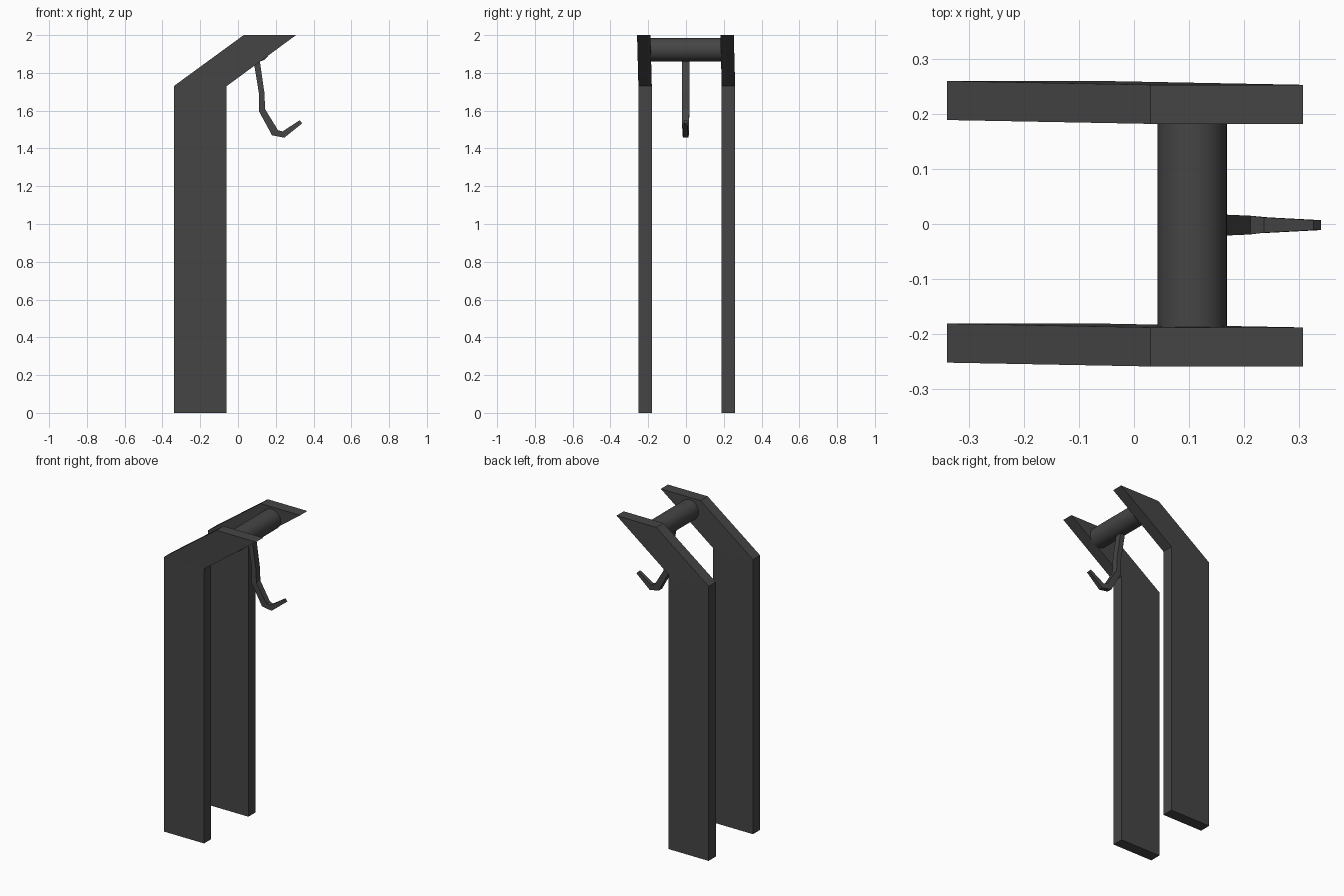
import bpy, bmesh, math

if "Cube" in bpy.data.objects:
    bpy.data.objects.remove(bpy.data.objects["Cube"])

dark = bpy.data.materials.new("dark_grey")
dark.diffuse_color = (0.06, 0.06, 0.06, 1)
dark.use_nodes = True
dark.node_tree.nodes["Principled BSDF"].inputs["Base Color"].default_value = dark.diffuse_color


def make_object(name, bm):
    bmesh.ops.recalc_face_normals(bm, faces=bm.faces)
    mesh = bpy.data.meshes.new(name)
    bm.to_mesh(mesh)
    bm.free()
    ob = bpy.data.objects.new(name, mesh)
    bpy.context.collection.objects.link(ob)
    mesh.materials.append(dark)
    return ob


def loft(name, rings):
    """Skin a list of four-point rings into a closed bar."""
    bm = bmesh.new()
    vs = [[bm.verts.new(p) for p in ring] for ring in rings]
    for a, b in zip(vs, vs[1:]):
        for i in range(4):
            j = (i + 1) % 4
            bm.faces.new((a[i], a[j], b[j], b[i]))
    bm.faces.new(vs[0])
    bm.faces.new(vs[-1])
    return make_object(name, bm)


def ring(x0, z0, x1, z1, y0, y1):
    return [(x0, y0, z0), (x1, y0, z1), (x1, y1, z1), (x0, y1, z0)]


# Two flat posts with slanted heads that lean slightly in y
for name, y in (("front_post", -0.252), ("back_post", 0.189)):
    loft(name, [ring(-0.34, 0, -0.06, 0, y, y + 0.071),
                ring(-0.34, 1.73, -0.06, 1.73, y, y + 0.071),
                ring(0.03, 2.0, 0.307, 2.0, y - 0.007, y + 0.064)])

# Round crossbar between the heads
bpy.ops.mesh.primitive_cylinder_add(vertices=32, radius=0.063, depth=0.375,
                                    location=(0.106, -0.001, 1.923),
                                    rotation=(math.pi / 2, 0, 0))
bar = bpy.context.object
bar.name = "crossbar"
bar.data.materials.append(dark)
bpy.ops.object.shade_smooth_by_angle(angle=math.radians(40))

# Tapered hook: inner/outer edge points in x, z and half width in y
hook = [(0.08, 1.88, 0.113, 1.88, 0.02),
        (0.111, 1.69, 0.139, 1.70, 0.02),
        (0.111, 1.597, 0.144, 1.607, 0.02),
        (0.18, 1.47, 0.212, 1.496, 0.017),
        (0.245, 1.457, 0.236, 1.49, 0.014),
        (0.34, 1.533, 0.326, 1.549, 0.009)]
loft("hook", [ring(a, b, c, d, -0.002 - w, -0.002 + w) for a, b, c, d, w in hook])
